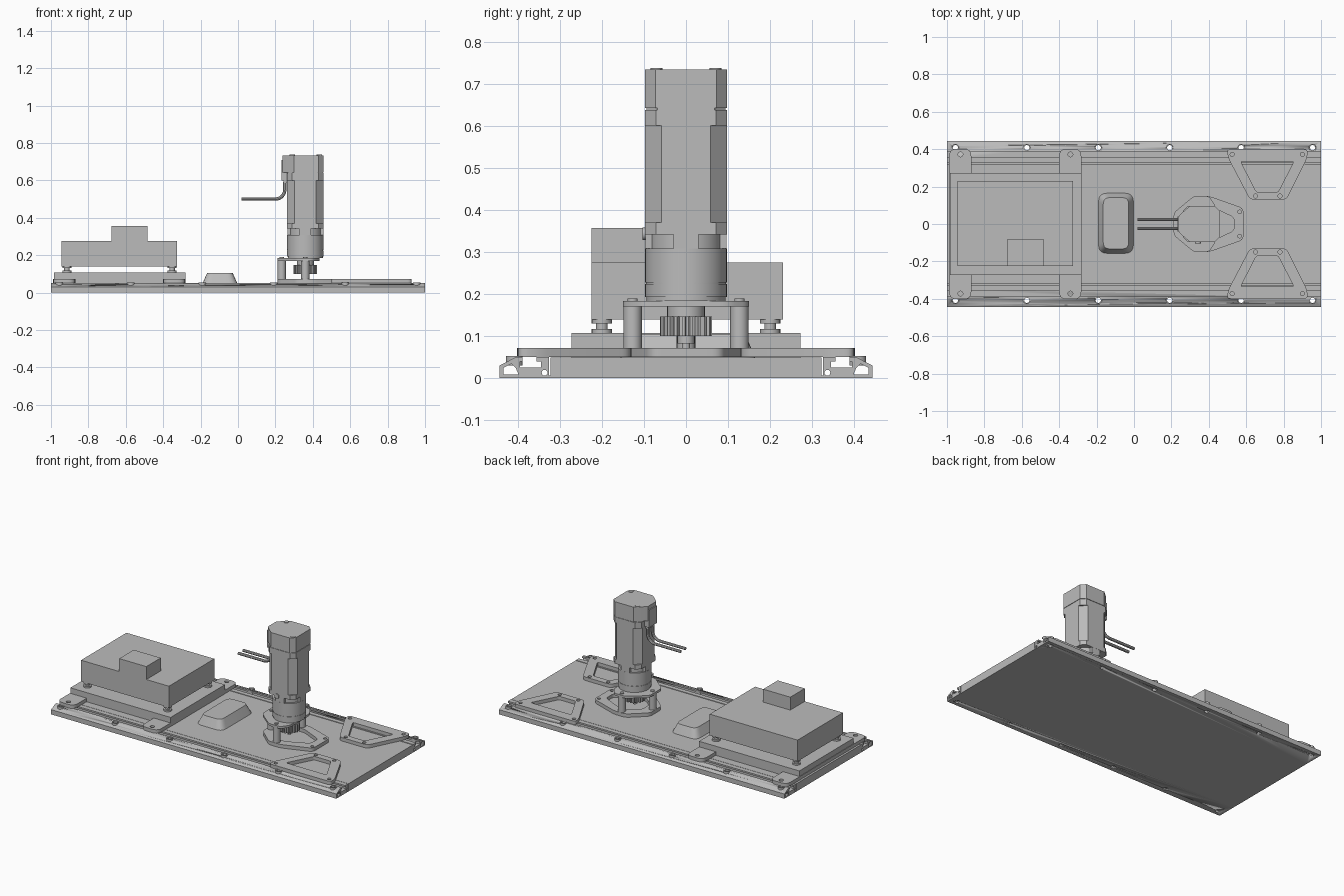
import bpy, bmesh, math
from mathutils import Matrix, Vector

if "Cube" in bpy.data.objects:
    bpy.data.objects.remove(bpy.data.objects["Cube"], do_unlink=True)

# One plain grey for the whole machine
grey = bpy.data.materials.new("plain_grey")
grey.use_nodes = True
grey.diffuse_color = (0.5, 0.5, 0.5, 1)
grey.node_tree.nodes["Principled BSDF"].inputs["Base Color"].default_value = (0.5, 0.5, 0.5, 1)
parts = []
AX = 0.36          # motor axis position
TOP = 0.05         # top of the base
PLATE = 0.072      # top of the plates bolted on the base


def circle(x, y, r, n=20):
    return [(x + r * math.cos(2 * math.pi * i / n), y + r * math.sin(2 * math.pi * i / n)) for i in range(n)]


def rect(x0, x1, y0, y1):
    return [(x0, y0), (x1, y0), (x1, y1), (x0, y1)]


def mirrored(half):
    """Close an outline given by its upper half, reflected across y = 0."""
    return half + [(x, -y) for x, y in reversed(half)]


def rounded(pts, r, n=5):
    out = []
    for i, p in enumerate(pts):
        p = Vector(p)
        a, b = [Vector(q) - p for q in (pts[i - 1], pts[(i + 1) % len(pts)])]
        a, b = [v.normalized() * min(r, v.length * 0.45) for v in (a, b)]
        for k in range(n + 1):
            t = k / n
            out.append(tuple(p + a * (1 - t) ** 2 + b * t ** 2))
    return out


def finish(name, mesh):
    bm = bmesh.new()
    bm.from_mesh(mesh)
    bmesh.ops.remove_doubles(bm, verts=bm.verts, dist=1e-5)
    bmesh.ops.recalc_face_normals(bm, faces=bm.faces)
    bm.to_mesh(mesh)
    bm.free()
    mesh.materials.clear()
    mesh.materials.append(grey)
    obj = bpy.data.objects.new(name, mesh)
    bpy.context.collection.objects.link(obj)
    parts.append(obj)
    return obj


def curve_mesh(name, curve):
    tmp = bpy.data.objects.new(name + "_curve", curve)
    bpy.context.collection.objects.link(tmp)
    dg = bpy.context.evaluated_depsgraph_get()
    mesh = bpy.data.meshes.new_from_object(tmp.evaluated_get(dg))
    bpy.data.objects.remove(tmp, do_unlink=True)
    return mesh


def extrude(name, loops, z0, z1, matrix=None):
    """Extrude an outline (first loop) with holes (other loops)."""
    cu = bpy.data.curves.new(name, "CURVE")
    cu.dimensions = "2D"
    cu.fill_mode = "BOTH"
    cu.extrude = (z1 - z0) / 2
    for loop in loops:
        sp = cu.splines.new("POLY")
        sp.points.add(len(loop) - 1)
        for pt, (x, y) in zip(sp.points, loop):
            pt.co = (x, y, 0, 1)
        sp.use_cyclic_u = True
    mesh = curve_mesh(name, cu)
    mesh.transform(Matrix.Translation((0, 0, (z0 + z1) / 2)))
    if matrix:
        mesh.transform(matrix)
    return finish(name, mesh)


def cylinder(name, x, y, r, z0, z1, n=24):
    return extrude(name, [circle(x, y, r, n)], z0, z1)


def block(name, x0, x1, y0, y1, z0, z1):
    return extrude(name, [rect(x0, x1, y0, y1)], z0, z1)


def tube(name, pts, r):
    cu = bpy.data.curves.new(name, "CURVE")
    cu.dimensions = "3D"
    cu.bevel_depth = r
    cu.bevel_resolution = 2
    cu.use_fill_caps = True
    sp = cu.splines.new("POLY")
    sp.points.add(len(pts) - 1)
    for pt, co in zip(sp.points, pts):
        pt.co = (*co, 1)
    return finish(name, curve_mesh(name, cu))


# Base: centre slab and two hollow side rails with bolt holes
block("base_slab", -1, 1, -0.318, 0.318, 0, 0.049)
to_x = Matrix(((0, 0, 1, 0), (1, 0, 0, 0), (0, 1, 0, 0), (0, 0, 0, 1)))
rail = [(0.318, 0), (0.443, 0), (0.443, 0.03), (0.405, TOP), (0.388, TOP), (0.388, 0.04),
        (0.395, 0.04), (0.395, 0.025), (0.345, 0.025), (0.345, 0.04), (0.355, 0.04),
        (0.355, TOP), (0.326, TOP), (0.326, 0.006), (0.322, 0.006), (0.322, 0.049), (0.318, 0.049)]
cavity = [(0.398, 0.009), (0.434, 0.009), (0.434, 0.025), (0.415, 0.034), (0.405, 0.025)]
bolts_x = [-0.955 + 0.382 * i for i in range(6)]
for s, side in ((1, "back"), (-1, "front")):
    loops = [[(y * s, z) for y, z in lp] for lp in (rail, cavity, circle(0.336, 0.013, 0.007, 12))]
    obj = extrude(side + "_rail", loops, -1, 1, to_x)
    for i, x in enumerate(bolts_x):
        cutter = cylinder(f"{side}_bolt_hole_{i}", x, s * 0.408, 0.014, -0.02, 0.1, 16)
        parts.remove(cutter)
        cutter.hide_render = True
        cutter.hide_viewport = True
        mod = obj.modifiers.new("bolt_hole", "BOOLEAN")
        mod.object = cutter
        mod.solver = "EXACT"
        extrude(f"{side}_bolt_ring_{i}", [circle(x, s * 0.408, 0.02), circle(x, s * 0.408, 0.014)], 0.03, 0.053)

# Tray with four mounting ears, carrying the control box
for x0, label in ((-0.988, "left_end"), (-0.4, "inner")):
    holes = [circle(x0 + 0.06, s * 0.372, 0.013) for s in (1, -1)]
    extrude(label + "_ears", [rounded(rect(x0, x0 + 0.118, -0.402, 0.402), 0.04)] + holes, TOP, PLATE)
block("tray", -0.985, -0.282, -0.272, 0.272, TOP - 0.002, 0.107)
block("control_box", -0.943, -0.327, -0.225, 0.23, 0.14, 0.275)
block("box_top_block", -0.675, -0.485, -0.225, -0.08, 0.275, 0.357)
for x in (-0.915, -0.352):
    for y in (-0.2, 0.2):
        cylinder("box_foot", x, y, 0.024, 0.107, 0.117)
        cylinder("box_foot_neck", x, y, 0.014, 0.117, 0.13)
        cylinder("box_foot_cap", x, y, 0.024, 0.13, 0.14)

# Tapered rounded hump in the middle
hump = extrude("hump", [rounded(rect(-0.19, -0.003, -0.157, 0.165), 0.045)], TOP - 0.002, 0.105)
for v in hump.data.vertices:
    if v.co.z > 0.1:
        v.co.x = -0.097 + (v.co.x + 0.097) * 0.73
        v.co.y = 0.004 + (v.co.y - 0.004) * 0.85

# Trapezoid corner brackets
for s, side in ((1, "back"), (-1, "front")):
    outer = [(0.495, 0.4), (0.93, 0.4), (0.925, 0.35), (0.815, 0.13), (0.62, 0.13), (0.505, 0.35)]
    inner = [(0.57, 0.335), (0.855, 0.335), (0.77, 0.17), (0.655, 0.17)]
    holes = [circle(x, y * s, 0.011, 16) for x, y in ((0.525, 0.372), (0.9, 0.372), (0.65, 0.15), (0.78, 0.15))]
    loops = [rounded([(x, y * s) for x, y in lp], r) for lp, r in ((outer, 0.025), (inner, 0.012))]
    extrude(side + "_bracket", loops + holes, TOP, PLATE)

# Motor stand: open lower plate, three posts, upper plate
lower = mirrored([(0.212, 0.055), (0.32, 0.15), (0.4, 0.15), (0.585, 0.085)])
opening = mirrored([(0.28, 0.04), (0.345, 0.098), (0.4, 0.098), (0.535, 0.035)])
screws = [circle(0.565, s * 0.065, 0.01, 16) for s in (1, -1)]
extrude("stand_lower_plate", [rounded(lower, 0.025), rounded(opening, 0.02)] + screws, TOP, PLATE)
upper = mirrored([(0.212, 0.06), (0.32, 0.15), (0.4, 0.15), (0.435, 0.1)])
extrude("stand_upper_plate", [rounded(upper, 0.02), circle(AX, 0, 0.048)], 0.17, 0.184)
for x, y in ((0.234, 0), (AX, 0.127), (AX, -0.127)):
    cylinder("stand_post", x, y, 0.022, PLATE, 0.17)
    cylinder("post_screw", x, y, 0.012, 0.184, 0.19, 16)

# Pinion gear on its shaft
teeth = 20
gear = []
for i in range(teeth):
    for k, r in ((0, 0.05), (0.4, 0.05), (0.52, 0.062), (0.88, 0.062)):
        a = 2 * math.pi * (i + k) / teeth
        gear.append((AX + r * math.cos(a), r * math.sin(a)))
extrude("pinion_gear", [gear], 0.1, 0.147)
cylinder("pinion_hub", AX, 0, 0.045, 0.147, 0.186)
cylinder("motor_shaft", AX, 0, 0.02, 0.083, 0.1)
cylinder("motor_shaft_tip", AX, 0, 0.01, 0.07, 0.083)

# Gearbox and motor body
cylinder("gearbox_base", AX, 0, 0.094, 0.184, 0.193, 48)
cylinder("gearbox_lower", AX, 0, 0.097, 0.193, 0.224, 48)
cylinder("gearbox_groove", AX, 0, 0.095, 0.224, 0.228, 48)
cylinder("gearbox_upper", AX, 0, 0.097, 0.228, 0.308, 48)
cylinder("gearbox_neck", AX, 0, 0.086, 0.308, 0.345, 48)


def octagon(h, c):
    return mirrored([(AX - h, h - c), (AX - h + c, h), (AX + h - c, h), (AX + h, h - c)])


for i in range(4):
    a = math.pi / 2 * i
    turn = Matrix.Translation((AX, 0, 0)) @ Matrix.Rotation(a, 4, "Z")
    extrude("neck_lug", [rect(0.07, 0.096, -0.03, 0.03)], 0.308, 0.345, turn)
extrude("motor_lower_flange", [octagon(0.097, 0.026)], 0.342, 0.37)
extrude("motor_waist", [octagon(0.097, 0.039)], 0.37, 0.6)
extrude("motor_upper_flange", [octagon(0.097, 0.026)], 0.6, 0.638)
extrude("motor_seam", [octagon(0.094, 0.026)], 0.638, 0.642)
cap = mirrored([(0.238, 0.04), (0.262, 0.065), (0.3, 0.097), (0.43, 0.097), (0.457, 0.072)])
extrude("motor_cap", [cap], 0.642, 0.734)
for x, y in ((0.29, 0.07), (0.435, -0.07)):
    cylinder("cap_screw", x, y, 0.014, 0.73, 0.737, 16)
side_turn = Matrix.Translation((0.342, 0, 0.343)) @ Matrix.Rotation(math.pi / 2, 4, "X")
extrude("side_screw", [circle(0, 0, 0.015, 16)], 0.06, 0.103, side_turn)

# Cable connector and two bent cables
block("connector", 0.232, 0.27, -0.04, 0.04, 0.6, 0.71)
block("connector_foot", 0.242, 0.27, -0.032, 0.032, 0.585, 0.6)
for y in (-0.024, 0.024):
    bend = [(0.2 + 0.05 * math.sin(t), y, 0.55 - 0.05 * math.cos(t))
            for t in [math.pi / 2 * k / 8 for k in range(9)]]
    tube("cable", [(0.02, y, 0.5)] + bend + [(0.25, y, 0.59)], 0.009)

# Smooth the round parts, keep the edges sharp
bpy.ops.object.select_all(action="DESELECT")
for o in parts:
    o.select_set(True)
bpy.context.view_layer.objects.active = parts[0]
bpy.ops.object.shade_smooth_by_angle(angle=math.radians(30))
